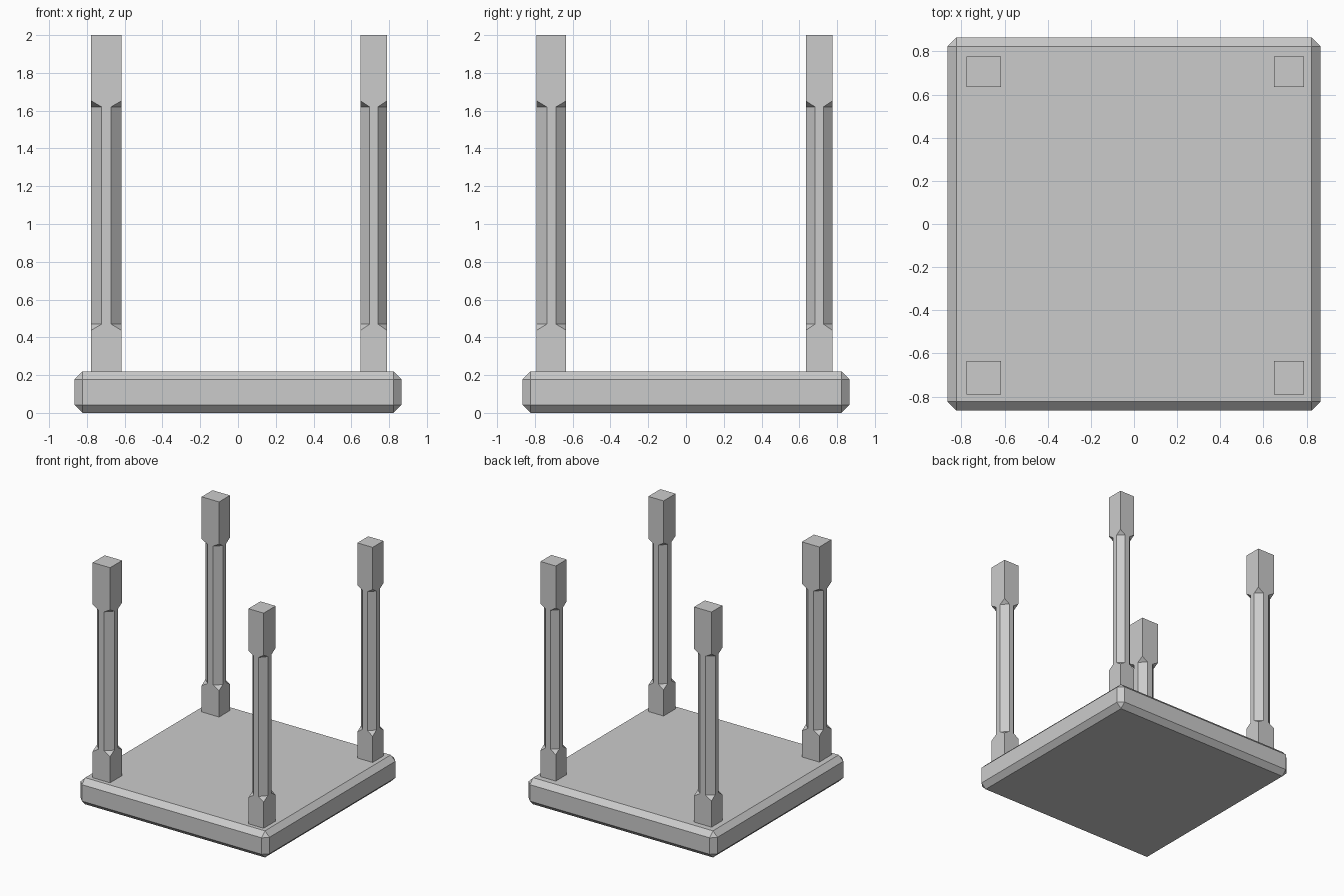
import bpy, bmesh

if "Cube" in bpy.data.objects:
    bpy.data.objects.remove(bpy.data.objects["Cube"])

def finish(name, bm):
    bmesh.ops.recalc_face_normals(bm, faces=bm.faces)
    mesh = bpy.data.meshes.new(name)
    bm.to_mesh(mesh)
    bm.free()
    obj = bpy.data.objects.new(name, mesh)
    bpy.context.collection.objects.link(obj)
    return obj

# Thick square slab with chamfered edges
bm = bmesh.new()
bmesh.ops.create_cube(bm, size=1)
for v in bm.verts:
    v.co.x *= 1.73
    v.co.y *= 1.73
    v.co.z = (v.co.z + 0.5) * 0.22
bmesh.ops.bevel(bm, geom=bm.edges[:], offset=0.042, segments=1,
                affect='EDGES', clamp_overlap=True)
finish("table_top", bm)

# Square leg whose corners have stopped chamfers along the middle
def leg(name, x0, x1, y0, y1):
    bm = bmesh.new()
    corners = [(x0, y0), (x1, y0), (x1, y1), (x0, y1)]

    def square(z):
        return [bm.verts.new((x, y, z)) for x, y in corners]

    def octagon(z, k=0.345):
        # two points per side: [start, end]
        sides = []
        for i in range(4):
            (ax, ay), (bx, by) = corners[i], corners[(i + 1) % 4]
            sides.append([bm.verts.new((ax + (bx - ax) * t, ay + (by - ay) * t, z))
                          for t in (k, 1 - k)])
        return sides

    bottom, low, high, top = (square(z) for z in (0.22, 0.437, 1.652, 2.0))
    oct_low, oct_high = octagon(0.47), octagon(1.62)
    bm.faces.new(bottom[::-1])
    bm.faces.new(top)
    for i in range(4):
        j = (i + 1) % 4
        (a, b), (c, d) = oct_low[i], oct_high[i]
        # flat side
        bm.faces.new((bottom[i], bottom[j], low[j], low[i]))
        bm.faces.new((low[i], low[j], b, a))
        bm.faces.new((a, b, d, c))
        bm.faces.new((c, d, high[j], high[i]))
        bm.faces.new((high[i], high[j], top[j], top[i]))
        # corner chamfer and its triangular stops
        a2, c2 = oct_low[j][0], oct_high[j][0]
        bm.faces.new((b, a2, c2, d))
        bm.faces.new((low[j], a2, b))
        bm.faces.new((high[j], d, c2))
    finish(name, bm)

# Four legs, one per corner
for xn, x0, x1 in (("left", -0.777, -0.617), ("right", 0.649, 0.789)):
    for yn, y0, y1 in (("front", -0.791, -0.634), ("back", 0.634, 0.776)):
        leg(f"{yn}_{xn}_leg", x0, x1, y0, y1)
